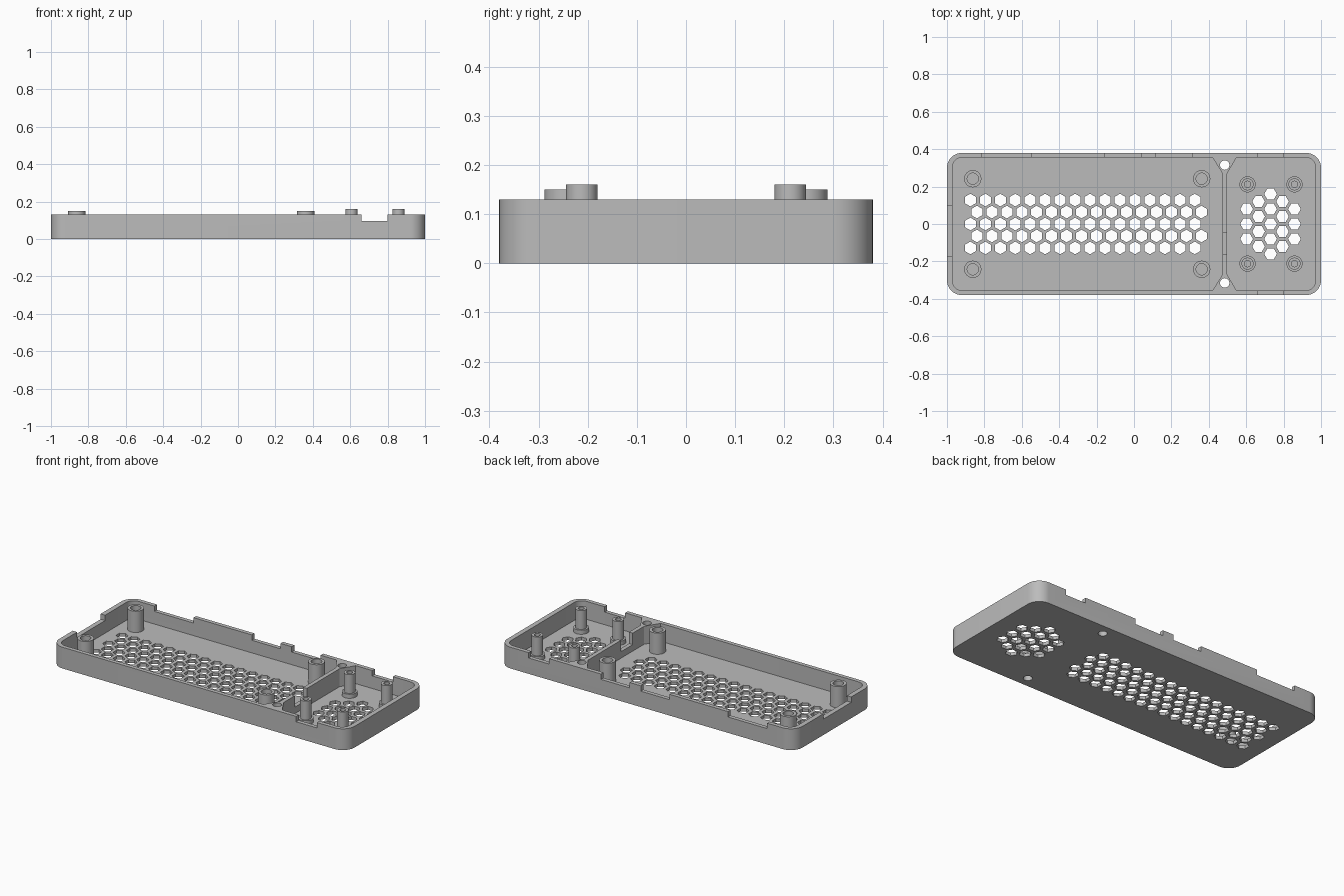
import bpy, bmesh, math
from math import pi, cos, sin

if "Cube" in bpy.data.objects:
    bpy.data.objects.remove(bpy.data.objects["Cube"])

grey = bpy.data.materials.new("light_grey_plastic")
grey.diffuse_color = (0.5, 0.5, 0.5, 1)
grey.use_nodes = True
grey.node_tree.nodes["Principled BSDF"].inputs["Base Color"].default_value = grey.diffuse_color

FLOOR, RIM, NOTCH = 0.02, 0.13, 0.097


def arc(cx, cy, r, a0, a1, n=12):
    return [(cx + r * cos(a0 + (a1 - a0) * i / n), cy + r * sin(a0 + (a1 - a0) * i / n))
            for i in range(n + 1)]


def circle(cx, cy, r, n=24, turn=0.0):
    return [(cx + r * cos(turn + 2 * pi * i / n), cy + r * sin(turn + 2 * pi * i / n))
            for i in range(n)]


def box(x0, x1, y0, y1):
    return [(x0, y0), (x1, y0), (x1, y1), (x0, y1)]


def make(name, bm):
    bmesh.ops.recalc_face_normals(bm, faces=bm.faces)
    mesh = bpy.data.meshes.new(name)
    bm.to_mesh(mesh)
    bm.free()
    mesh.materials.append(grey)
    obj = bpy.data.objects.new(name, mesh)
    bpy.context.collection.objects.link(obj)
    return obj


def prisms(name, items):
    """items: (outline, bottom, top) solids in one mesh"""
    bm = bmesh.new()
    for pts, z0, z1 in items:
        lo = [bm.verts.new((x, y, z0)) for x, y in pts]
        hi = [bm.verts.new((x, y, z1)) for x, y in pts]
        bm.faces.new(lo[::-1])
        bm.faces.new(hi)
        for i in range(len(pts)):
            j = (i + 1) % len(pts)
            bm.faces.new((lo[i], lo[j], hi[j], hi[i]))
    return make(name, bm)


def lathe(name, x, y, profile, n=32):
    """revolve (radius, z) points; both ends are capped"""
    bm = bmesh.new()
    rings = [[bm.verts.new((px, py, z)) for px, py in circle(x, y, r, n)] for r, z in profile]
    for a, b in zip(rings, rings[1:]):
        for i in range(n):
            j = (i + 1) % n
            bm.faces.new((a[i], a[j], b[j], b[i]))
    bm.faces.new(rings[0])
    bm.faces.new(rings[-1])
    return make(name, bm)


def activate(obj):
    bpy.ops.object.select_all(action='DESELECT')
    obj.select_set(True)
    bpy.context.view_layer.objects.active = obj


def cut(obj, items):
    cutter = prisms("cutter", items)
    cutter.hide_render = True
    mod = obj.modifiers.new("cut", 'BOOLEAN')
    mod.operation = 'DIFFERENCE'
    mod.solver = 'EXACT'
    mod.object = cutter
    activate(obj)
    bpy.ops.object.modifier_apply(modifier=mod.name)
    bpy.data.objects.remove(cutter)


# tray body with rounded corners
outline = (arc(0.92, 0.30, 0.08, 0, pi / 2) + arc(-0.92, 0.30, 0.08, pi / 2, pi)
           + arc(-0.92, -0.30, 0.08, pi, 1.5 * pi) + arc(0.92, -0.30, 0.08, 1.5 * pi, 2 * pi))
tray = prisms("tray", [(outline, 0, RIM)])

# two rooms, leaving the divider and its screw bosses
left = ([(0.42, -0.355), (0.473, -0.27), (0.473, 0.27), (0.42, 0.355)]
        + arc(-0.92, 0.305, 0.05, pi / 2, pi) + arc(-0.92, -0.305, 0.05, pi, 1.5 * pi))
right = ([(0.548, 0.355), (0.498, 0.27), (0.498, -0.27), (0.548, -0.355)]
         + arc(0.92, -0.305, 0.05, -pi / 2, 0) + arc(0.92, 0.305, 0.05, 0, pi / 2))
cut(tray, [(left, FLOOR, 0.2), (right, FLOOR, 0.2)])

# rim notches: back wall, front wall, left wall, divider
notches = [(box(a, b, 0.34, 0.42), NOTCH, 0.2)
           for a, b in ((-0.815, -0.55), (-0.155, 0.04), (0.115, 0.31), (0.66, 0.80))]
notches += [(box(0.66, 0.80, -0.42, -0.34), NOTCH, 0.2),
            (box(-1.04, -0.95, -0.17, 0.10), NOTCH, 0.2),
            (box(0.46, 0.51, -0.16, -0.045), 0.06, 0.2)]
cut(tray, notches)

# hexagon vents and the two screw holes
holes = [(circle(0.485, s * 0.315, 0.025), -0.1, 0.2) for s in (-1, 1)]
for row in range(5):
    for col in range(16):
        x = -0.875 + 0.08 * col + 0.035 * (row % 2)
        holes.append((circle(x, 0.064 * (2 - row), 0.034, 6, pi / 6), -0.1, 0.06))
for k in range(-2, 3):
    count = 5 - abs(k)
    for i in range(count):
        y = 0.08 * (i - (count - 1) / 2)
        holes.append((circle(0.73 + 0.064 * k, y, 0.034, 6), -0.1, 0.06))
cut(tray, holes)

# hollow posts in the large room, stepped posts in the small room
posts = []
for sy, side in ((-1, "front"), (1, "back")):
    for x, end in ((-0.862, "left"), (0.362, "right")):
        posts.append(lathe(f"large_post_{side}_{end}", x, sy * 0.242,
                           [(0.046, 0.015), (0.046, 0.15), (0.03, 0.15), (0.03, 0.025)]))
    for x, end in ((0.607, "left"), (0.858, "right")):
        posts.append(lathe(f"small_post_{side}_{end}", x, sy * 0.212,
                           [(0.043, 0.015), (0.043, 0.045), (0.032, 0.045),
                            (0.032, 0.16), (0.017, 0.16), (0.017, 0.025)]))

for obj in [tray] + posts:
    activate(obj)
    bpy.ops.object.shade_smooth_by_angle(angle=math.radians(30))
